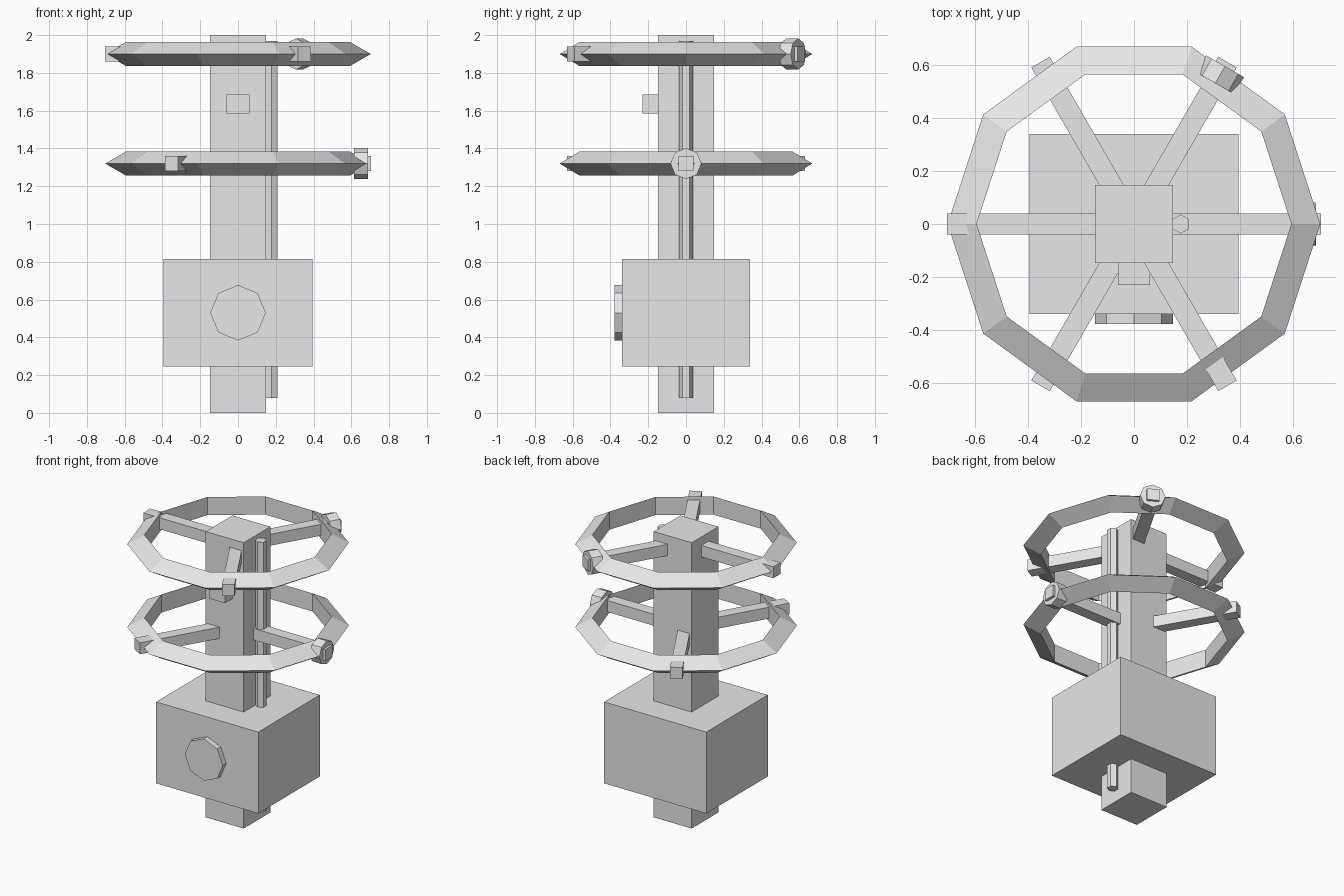
import bpy
import math
from mathutils import Matrix, Vector

if "Cube" in bpy.data.objects:
    bpy.data.objects.remove(bpy.data.objects["Cube"])

grey = bpy.data.materials.new("plain grey")
grey.diffuse_color = (0.8, 0.8, 0.8, 1)
grey.use_nodes = True
grey.node_tree.nodes["Principled BSDF"].inputs["Base Color"].default_value = grey.diffuse_color


def finish(name):
    ob = bpy.context.object
    ob.name = name
    ob.data.materials.clear()
    ob.data.materials.append(grey)
    return ob


def box(name, lo, hi, turn=0):
    """Box between two corners, then turned about the z axis."""
    lo, hi = Vector(lo), Vector(hi)
    bpy.ops.mesh.primitive_cube_add(size=1)
    ob = finish(name)
    ob.data.transform(Matrix.Rotation(turn, 4, 'Z')
                      @ Matrix.Translation((lo + hi) / 2)
                      @ Matrix.Diagonal((*(hi - lo), 1)))
    return ob


def prism(name, sides, radius, depth, loc, rot=(0, 0, 0)):
    bpy.ops.mesh.primitive_cylinder_add(vertices=sides, radius=radius,
                                        depth=depth, location=loc, rotation=rot)
    return finish(name)


# central post with control cabinet and dial
box("post", (-0.147, -0.147, 0), (0.147, 0.147, 2))
box("cabinet", (-0.395, -0.34, 0.245), (0.395, 0.34, 0.815))
prism("dial", 8, 0.147, 0.06, (0, -0.348, 0.53), (math.pi / 2, 0, 0))

# small sensor box and the conduit up the right side
box("sensor_box", (-0.06, -0.23, 1.585), (0.06, -0.14, 1.685))
prism("conduit", 6, 0.036, 1.89, (0.177, 0, 1.025))

# two triangular-section rings, each on three spokes with one beacon
for level, z, angles, beacon in (("lower", 1.32, (0, 120, 240), 0),
                                 ("upper", 1.90, (60, 180, 300), 60)):
    bpy.ops.mesh.primitive_torus_add(major_segments=10, minor_segments=3,
                                     major_radius=0.63, minor_radius=0.073,
                                     location=(0, 0, z))
    finish(level + "_ring")
    for i, a in enumerate(angles):
        box(f"{level}_spoke_{i + 1}", (0.05, -0.04, z - 0.04),
            (0.705, 0.04, z + 0.04), math.radians(a))
    a = math.radians(beacon)
    prism(level + "_beacon", 8, 0.082, 0.074,
          (0.65 * math.cos(a), 0.65 * math.sin(a), z), (0, math.pi / 2, a))
